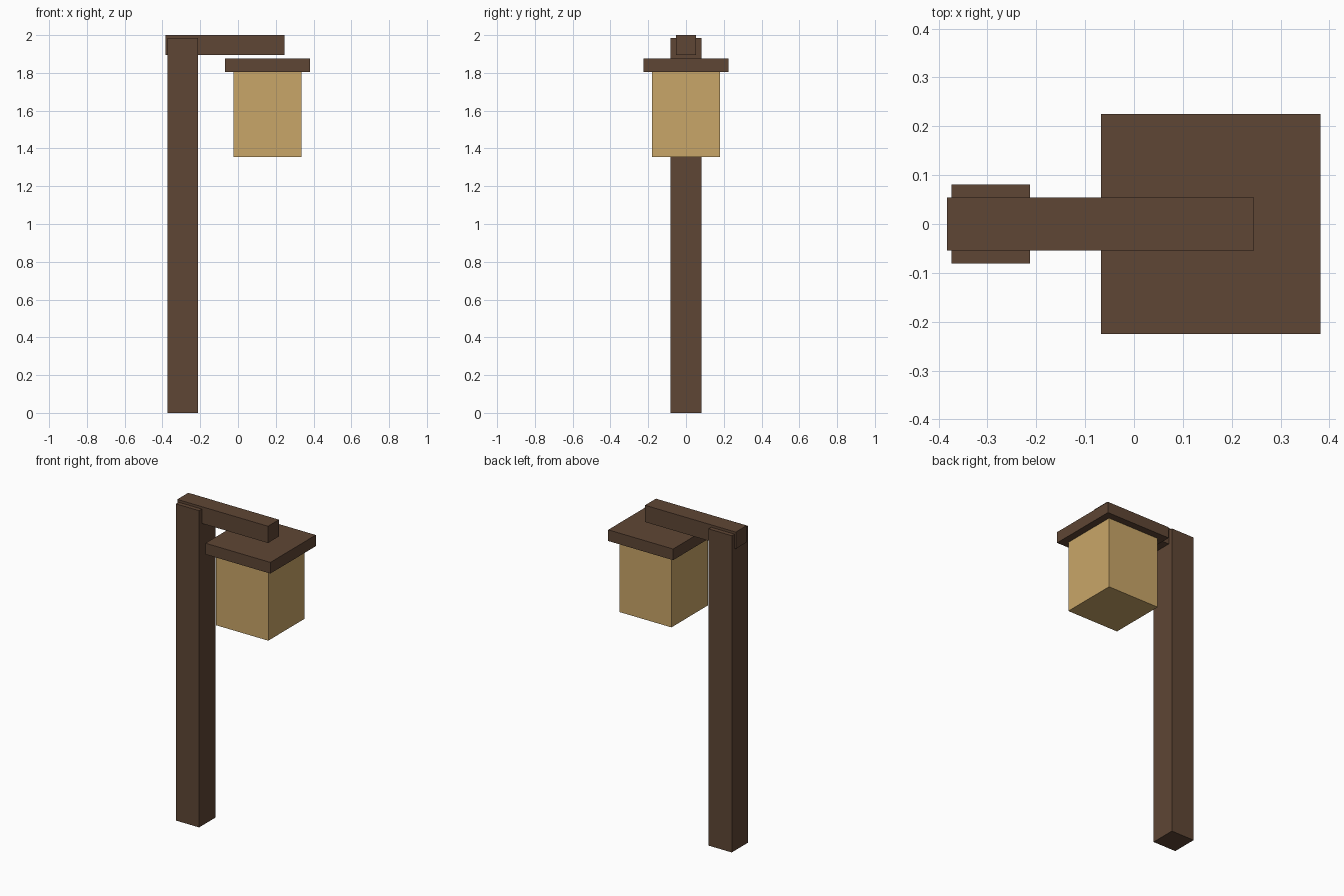
import bpy

default = bpy.data.objects.get("Cube")
if default:
    bpy.data.objects.remove(default, do_unlink=True)


def make_material(name, rgb):
    mat = bpy.data.materials.new(name)
    mat.use_nodes = True
    color = (*rgb, 1.0)
    mat.diffuse_color = color
    bsdf = next(n for n in mat.node_tree.nodes if n.type == "BSDF_PRINCIPLED")
    bsdf.inputs["Base Color"].default_value = color
    return mat


def make_box(name, x, y, z, mat):
    """Box spanning the given (min, max) ranges, with flat faces."""
    spans = (x, y, z)
    bpy.ops.mesh.primitive_cube_add(size=1, location=[(a + b) / 2 for a, b in spans])
    obj = bpy.context.object
    obj.name = obj.data.name = name
    obj.scale = [b - a for a, b in spans]
    bpy.ops.object.transform_apply(location=False, rotation=False, scale=True)
    obj.data.materials.append(mat)
    return obj


wood = make_material("dark_brown_wood", (0.114, 0.061, 0.035))
glow = make_material("warm_tan_lamp", (0.584, 0.381, 0.138))

# Upright post and the narrower arm across its top
make_box("post", (-0.374, -0.213), (-0.081, 0.081), (0, 1.985), wood)
make_box("arm", (-0.383, 0.246), (-0.054, 0.054), (1.895, 2.0), wood)

# Lamp body with its overhanging cap
make_box("lamp_cap", (-0.068, 0.382), (-0.225, 0.225), (1.805, 1.875), wood)
make_box("lamp_body", (-0.025, 0.336), (-0.18, 0.18), (1.355, 1.805), glow)
